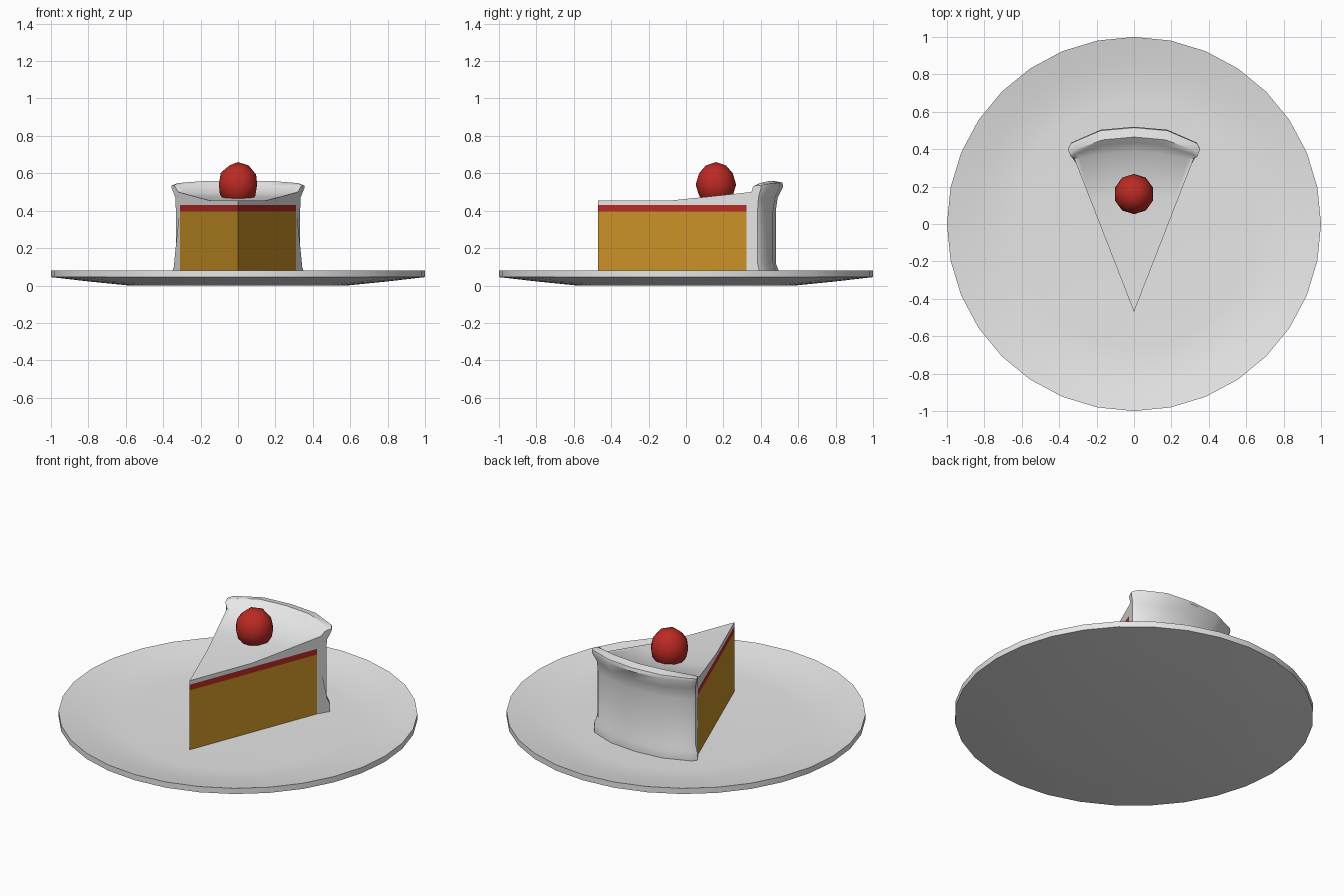
import bpy, bmesh, math

cube = bpy.data.objects.get("Cube")
if cube:
    bpy.data.objects.remove(cube, do_unlink=True)


def material(name, rgb):
    m = bpy.data.materials.new(name)
    m.use_nodes = True
    m.diffuse_color = (*rgb, 1)
    m.node_tree.nodes["Principled BSDF"].inputs["Base Color"].default_value = (*rgb, 1)
    return m


white = material("white", (0.8, 0.8, 0.8))
sponge_yellow = material("sponge yellow", (0.59, 0.29, 0.02))
red = material("berry red", (0.5, 0.023, 0.017))

TIP_Y = -0.47
HALF = math.radians(21.3)


def finish(name, bm, mat, smooth=40):
    bmesh.ops.remove_doubles(bm, verts=bm.verts, dist=0.0001)
    bmesh.ops.recalc_face_normals(bm, faces=bm.faces)
    mesh = bpy.data.meshes.new(name)
    bm.to_mesh(mesh)
    bm.free()
    mesh.materials.append(mat)
    ob = bpy.data.objects.new(name, mesh)
    bpy.context.collection.objects.link(ob)
    bpy.ops.object.select_all(action='DESELECT')
    ob.select_set(True)
    bpy.context.view_layer.objects.active = ob
    bpy.ops.object.shade_smooth_by_angle(angle=math.radians(smooth))
    return ob


def loft(name, sections, mat, closed):
    """Join polygon sections with quads; cap the ends unless closed."""
    bm = bmesh.new()
    rings = [[bm.verts.new(p) for p in s] for s in sections]
    pairs = list(zip(rings, rings[1:]))
    if closed:
        pairs.append((rings[-1], rings[0]))
    for a, b in pairs:
        for i in range(len(a)):
            j = (i + 1) % len(a)
            quad = [a[i], a[j], b[j], b[i]]
            bm.faces.new(quad)
    if not closed:
        bm.faces.new(rings[0])
        bm.faces.new(rings[-1])
    bmesh.ops.remove_doubles(bm, verts=bm.verts, dist=0.0001)
    bmesh.ops.dissolve_degenerate(bm, edges=bm.edges, dist=0.0001)
    return finish(name, bm, mat)


def polar(r, angle, z, y0):
    return (r * math.sin(angle), y0 + r * math.cos(angle), z)


# Plate: shallow dish turned around the centre
plate_profile = [(0, 0), (0.58, 0.0), (0.8, 0.022), (1, 0.045), (1, 0.08),
                 (0.87, 0.053), (0.75, 0.035), (0.65, 0.03), (0, 0.03)]
bm = bmesh.new()
verts = [bm.verts.new((r, 0, z)) for r, z in plate_profile]
edges = [bm.edges.new(pair) for pair in zip(verts, verts[1:])]
bmesh.ops.spin(bm, geom=verts + edges, cent=(0, 0, 0), axis=(0, 0, 1),
               angle=math.tau, steps=32)
finish("plate", bm, white, 30)


# Sponge and jam: plain wedges sharing the same tip
def wedge(name, z0, z1, mat):
    r = 0.853
    profile = [(0, z0), (0, z1), (r, z1), (r, z0)]
    loft(name, [[polar(pr, HALF * t, pz, TIP_Y) for pr, pz in profile]
                for t in (-1, -0.5, 0, 0.5, 1)], mat, False)


wedge("sponge", 0.03, 0.395, sponge_yellow)
wedge("jam_layer", 0.395, 0.43, red)

# Frosting: middle profile and corner profile, blended across the slice
middle = [(0, 0.43), (0, 0.455), (0.42, 0.455), (0.63, 0.472), (0.86, 0.495),
          (0.905, 0.535), (0.935, 0.56), (0.985, 0.55), (0.99, 0.53), (0.96, 0.47),
          (0.95, 0.40), (0.95, 0.12), (0.965, 0.08), (0.965, 0.03),
          (0.853, 0.03), (0.853, 0.43)]
corner = [(0, 0.43), (0, 0.455), (0.42, 0.455), (0.63, 0.475), (0.88, 0.50),
          (0.895, 0.53), (0.91, 0.535), (0.94, 0.535), (0.94, 0.52), (0.92, 0.47),
          (0.915, 0.40), (0.915, 0.12), (0.93, 0.08), (0.93, 0.03),
          (0.853, 0.03), (0.853, 0.43)]
sections = []
for t, blend in ((-1, 1), (-0.92, 0.5), (-0.47, 0), (0, 0), (0.47, 0), (0.92, 0.5), (1, 1)):
    section = []
    for (r0, z0), (r1, z1) in zip(middle, corner):
        r, z = r0 + (r1 - r0) * blend, z0 + (z1 - z0) * blend
        flare = 1.04 if r0 > 0.9 and (z > 0.505 or z < 0.09) else 1
        section.append(polar(r, HALF * t * flare, z, TIP_Y))
    sections.append(section)
loft("frosting", sections, white, False)

# Berry on top
bm = bmesh.new()
bmesh.ops.create_icosphere(bm, subdivisions=2, radius=1)
bmesh.ops.scale(bm, vec=(0.108, 0.108, 0.12), verts=bm.verts)
bmesh.ops.translate(bm, vec=(0, 0.16, 0.54), verts=bm.verts)
finish("berry", bm, red, 60)
